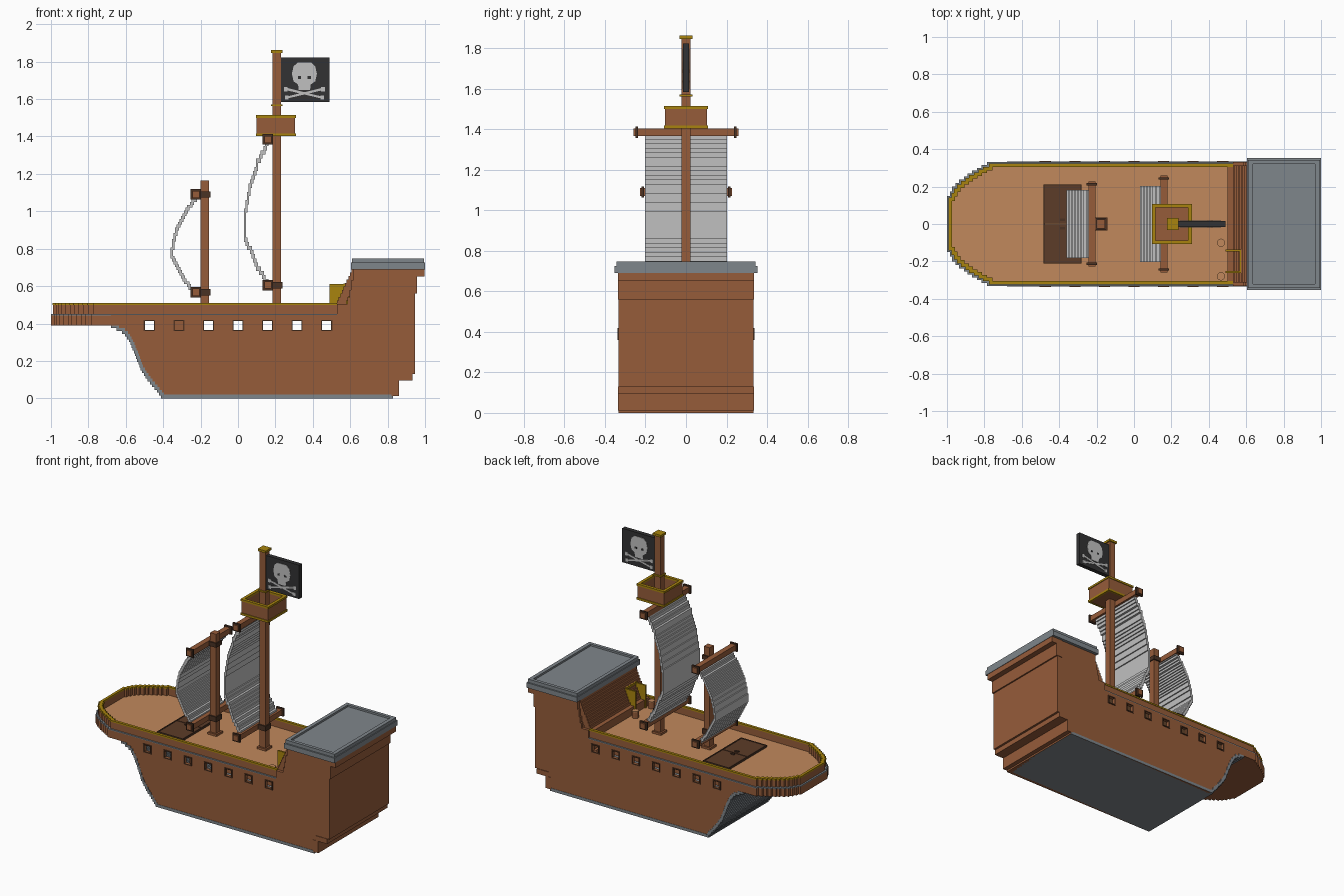
import bpy, bmesh, math
from mathutils import Matrix

old = bpy.data.objects.get("Cube")
if old:
    bpy.data.objects.remove(old, do_unlink=True)


def material(name, *rgb):
    lin = [((c / 255 + 0.055) / 1.055) ** 2.4 for c in rgb] + [1.0]
    m = bpy.data.materials.new(name)
    m.use_nodes = True
    m.diffuse_color = lin
    m.node_tree.nodes["Principled BSDF"].inputs["Base Color"].default_value = lin
    return m


WOOD = material("hull wood", 150, 92, 58)
DECK = material("deck planks", 193, 137, 92)
DARK = material("dark wood", 92, 60, 40)
IRON = material("iron trim", 74, 50, 36)
GREY = material("slate grey", 127, 134, 139)
GOLD = material("gold trim", 168, 132, 14)
SAIL = material("sail cloth", 192, 192, 192)
FLAG = material("flag black", 50, 50, 51)


def finish(name, bm, mat):
    bmesh.ops.recalc_face_normals(bm, faces=bm.faces)
    me = bpy.data.meshes.new(name)
    bm.to_mesh(me)
    bm.free()
    me.materials.append(mat)
    ob = bpy.data.objects.new(name, me)
    bpy.context.collection.objects.link(ob)
    return ob


def boxes(name, mat, *dims):
    """One object from boxes given as (x0, x1, y0, y1, z0, z1)."""
    bm = bmesh.new()
    for x0, x1, y0, y1, z0, z1 in dims:
        mid = Matrix.Translation(((x0 + x1) / 2, (y0 + y1) / 2, (z0 + z1) / 2))
        bmesh.ops.create_cube(bm, size=1, matrix=mid @ Matrix.Diagonal((x1 - x0, y1 - y0, z1 - z0, 1)))
    return finish(name, bm, mat)


def prism(name, mat, pts, a, b, axis="z"):
    """Extrude a 2D outline from a to b along z (xy outline) or y (xz outline)."""
    bm = bmesh.new()
    put = (lambda p, h: (p[0], p[1], h)) if axis == "z" else (lambda p, h: (p[0], h, p[1]))
    low = [bm.verts.new(put(p, a)) for p in pts]
    top = [bm.verts.new(put(p, b)) for p in pts]
    bm.faces.new(low)
    bm.faces.new(top)
    for i in range(len(pts)):
        j = (i + 1) % len(pts)
        bm.faces.new((low[i], low[j], top[j], top[i]))
    return finish(name, bm, mat)


def lerp_x(pts, z):
    """x on a polyline of (x, z) points with rising z."""
    for (xa, za), (xb, zb) in zip(pts, pts[1:]):
        if z <= zb:
            return xa + (xb - xa) * (z - za) / (zb - za)
    return pts[-1][0]


# Hull side walls with a stepped bow and a stepped stern
W, T = 0.332, 0.02
BOW = [(-0.40, 0), (-0.43, 0.04), (-0.48, 0.1), (-0.52, 0.16), (-0.55, 0.24),
       (-0.58, 0.31), (-0.61, 0.355), (-0.68, 0.39)]
N = 26
lv = [0.39 * i / N for i in range(N + 1)]
bx = [lerp_x(BOW, z) for z in lv]
side = [(0.83, 0), (0.83, 0.012), (0.86, 0.012), (0.86, 0.095), (0.93, 0.095), (0.93, 0.13),
        (0.945, 0.13), (0.945, 0.56), (0.955, 0.56), (0.955, 0.65), (0.995, 0.65), (0.995, 0.69),
        (0.615, 0.69), (0.615, 0.63), (0.605, 0.63), (0.605, 0.58), (0.595, 0.58), (0.595, 0.54),
        (0.585, 0.54), (0.585, 0.505), (0.53, 0.505), (0.53, 0.445), (-0.68, 0.445), (-0.68, 0.39)]
for i in reversed(range(N)):
    side += [(bx[i] + 0.012, lv[i + 1]), (bx[i] + 0.012, lv[i])]
walls = [prism("hull_side_left", WOOD, side, W - T, W, "y"),
         prism("hull_side_right", WOOD, side, -W, T - W, "y")]

# Gun ports cut through both sides, each with a frame
PORTS = [-0.474 + 0.158 * i for i in range(7)]
R, PZ = 0.024, 0.39
cutter = boxes("port_cutter", WOOD, *[(x - R, x + R, -0.5, 0.5, PZ - R, PZ + R) for x in PORTS])
cutter.hide_render = True
for w in walls:
    mod = w.modifiers.new("ports", "BOOLEAN")
    mod.object, mod.operation, mod.solver = cutter, "DIFFERENCE", "EXACT"
dg = bpy.context.evaluated_depsgraph_get()
cut = [bpy.data.meshes.new_from_object(w.evaluated_get(dg)) for w in walls]
for w, me in zip(walls, cut):
    w.modifiers.clear()
    w.data = me
bpy.data.objects.remove(cutter, do_unlink=True)
frames = []
for x in PORTS:
    for s in (-1, 1):
        y0, y1 = sorted((s * (W - 0.01), s * (W + 0.006)))
        for d in (-1, 1):
            a, b = sorted((d * R, d * (R + 0.006)))
            frames += [(x + a, x + b, y0, y1, PZ - R - 0.006, PZ + R + 0.006),
                       (x - R, x + R, y0, y1, PZ + a, PZ + b)]
boxes("port_frames", DARK, *frames)

# Keel plate, curved bow plating, stern wall
boxes("keel_plate", GREY, (-0.395, 0.828, -W - 0.002, W + 0.002, 0, 0.02))
boxes("bow_plating", GREY, *[(min(bx[i], bx[i + 1]), max(bx[i], bx[i + 1]) + 0.015,
                              -W - 0.002, W + 0.002, lv[i], lv[i + 1]) for i in range(N)])
SW = W + 0.004
boxes("stern_wall", WOOD, (0.80, 0.83, -W, W, 0, 0.02), (0.82, 0.862, -SW, SW, 0.012, 0.095),
      (0.84, 0.932, -SW, SW, 0.095, 0.13), (0.91, 0.947, -W, W, 0.13, 0.56),
      (0.91, 0.957, -SW, SW, 0.56, 0.65), (0.91, 0.997, -SW, SW, 0.65, 0.69))

# Stepped bow plan, shared by deck, ledge, bulwark and rail
PLAN = [(-1.0, 0.15), (-0.985, 0.175), (-0.972, 0.2), (-0.955, 0.22), (-0.935, 0.238), (-0.91, 0.255),
        (-0.89, 0.27), (-0.865, 0.285), (-0.84, 0.3), (-0.815, 0.315), (-0.785, W)]


def plan(inset, end):
    half = []
    for i, (x, h) in enumerate(PLAN):
        nx = PLAN[i + 1][0] + inset if i + 1 < len(PLAN) else end
        half += [(x + inset, h - inset), (nx, h - inset)]
    return half[::-1] + [(x, -y) for x, y in half]


def band(name, mat, outer, inner, z0, z1, end=0.53):
    prism(name, mat, plan(outer, end) + plan(inner, end)[::-1], z0, z1)


prism("bow_overhang", WOOD, plan(0, -0.66), 0.39, 0.444)
prism("deck", DECK, plan(0.018, 0.56), 0.43, 0.45)
band("hull_ledge", GREY, 0, 0.02, 0.444, 0.451)
band("bulwark", WOOD, 0.012, 0.026, 0.45, 0.5)
band("gold_rail", GOLD, 0.009, 0.028, 0.499, 0.51)

# Cabin front in stepped planks, doorway and roof
planks = [(0.50, 0.56, -W + T, W - T, 0.445, 0.505)]
for i in range(10):
    x = 0.53 + 0.0085 * i
    planks.append((x, x + 0.05, -W + T, W - T, 0.505 + 0.0185 * i, 0.505 + 0.0185 * (i + 1)))
boxes("cabin_front", WOOD, *planks)
boxes("door_frame", GOLD, (0.49, 0.6, -0.148, -0.136, 0.45, 0.61), (0.49, 0.6, -0.262, -0.25, 0.45, 0.61),
      (0.565, 0.602, -0.262, -0.136, 0.6, 0.615))
boxes("cabin_roof", GREY, (0.605, 1.0, -0.353, 0.353, 0.69, 0.725),
      (0.61, 0.995, -0.343, -0.32, 0.725, 0.748), (0.61, 0.995, 0.32, 0.343, 0.725, 0.748),
      (0.61, 0.635, -0.32, 0.32, 0.725, 0.748), (0.968, 0.995, -0.32, 0.32, 0.725, 0.748),
      (0.635, 0.968, -0.32, 0.32, 0.724, 0.735))

# Deck posts, hatch and the ladder beneath it
for i, y in enumerate((-0.1, -0.28)):
    ring = [(0.465 + 0.022 * math.cos(k * math.pi / 6), y + 0.022 * math.sin(k * math.pi / 6)) for k in range(12)]
    prism(f"deck_post_{i + 1}", WOOD, ring, 0.45, 0.494)
    prism(f"deck_post_cap_{i + 1}", DECK, ring, 0.494, 0.5)
boxes("hatch_doors", DARK, (-0.475, -0.29, -0.205, -0.003, 0.45, 0.462), (-0.475, -0.29, 0.003, 0.205, 0.45, 0.462))
boxes("hatch_frame", IRON, (-0.483, -0.475, -0.212, 0.212, 0.45, 0.465), (-0.29, -0.282, -0.212, 0.212, 0.45, 0.465),
      (-0.475, -0.29, -0.212, -0.205, 0.45, 0.465), (-0.475, -0.29, 0.205, 0.212, 0.45, 0.465),
      (-0.395, -0.37, -0.03, -0.015, 0.46, 0.47), (-0.395, -0.37, 0.015, 0.03, 0.46, 0.47))
boxes("hold_ladder", WOOD, (-0.345, -0.29, -0.05, 0.05, 0.02, 0.43))


def rigging(tag, mx, yx, half, z_top, z_low, mast_top, sail_half, curve):
    """Mast, two yards with end caps and clamps, and a stepped billowing sail."""
    m = 0.023
    boxes(f"{tag}_mast", WOOD, (mx - m, mx + m, -m, m, 0.45, mast_top),
          (mx - 0.035, mx + 0.035, -0.035, 0.035, 0.45, 0.465))
    for pos, z in (("upper", z_top), ("lower", z_low)):
        r = 0.019
        boxes(f"{tag}_{pos}_yard", WOOD, (yx - r, yx + r, -half, half, z - r, z + r))
        caps = []
        for s in (-1, 1):
            y = s * (half - 0.015)
            caps.append((yx - 0.028, yx + 0.028, y - 0.006, y + 0.006, z - 0.028, z + 0.028))
        if pos == "lower":
            caps.append((yx + r, mx + 0.03, -0.032, 0.032, z - 0.018, z + 0.018))
        boxes(f"{tag}_{pos}_yard_iron", IRON, *caps)
    n = 34
    z0, z1 = curve[0][1], curve[-1][1]
    zs = [z0 + (z1 - z0) * i / n for i in range(n + 1)]
    xs = [round(lerp_x(curve, z) / 0.008) * 0.008 for z in zs]
    boxes(f"{tag}_sail", SAIL, *[(min(xs[i:i + 2]), max(xs[i:i + 2]) + 0.012, -sail_half, sail_half,
                                  zs[i], zs[i + 1]) for i in range(n)])


rigging("main", 0.207, 0.16, 0.258, 1.384, 0.605, 1.85, 0.203,
        [(0.155, 0.615), (0.11, 0.68), (0.07, 0.77), (0.035, 0.85), (0.03, 0.92), (0.035, 1.0),
         (0.06, 1.13), (0.10, 1.26), (0.155, 1.37)])
rigging("fore", -0.178, -0.225, 0.228, 1.09, 0.567, 1.165, 0.183,
        [(-0.23, 0.565), (-0.29, 0.625), (-0.335, 0.71), (-0.358, 0.76), (-0.355, 0.82), (-0.33, 0.91),
         (-0.28, 1.01), (-0.22, 1.08)])
boxes("fore_mast_clamp", IRON, (-0.215, -0.148, -0.032, 0.032, 1.075, 1.105))

# Crow's nest and mast rings
cx, h, t = 0.203, 0.103, 0.014


def square_ring(o, i, z0, z1):
    return [(cx - o, cx + o, -o, -i, z0, z1), (cx - o, cx + o, i, o, z0, z1),
            (cx - o, cx - i, -i, i, z0, z1), (cx + i, cx + o, -i, i, z0, z1)]


boxes("crows_nest", WOOD, (cx - h, cx + h, -h, h, 1.404, 1.418), *square_ring(h, h - t, 1.418, 1.505))
boxes("crows_nest_trim", GOLD, *square_ring(h + 0.005, h - t - 0.002, 1.5, 1.514),
      *square_ring(h + 0.005, h - 0.008, 1.402, 1.417))
boxes("mast_rings", GOLD, (0.176, 0.238, -0.031, 0.031, 1.845, 1.861), (0.176, 0.238, -0.031, 0.031, 1.562, 1.572))

# Flag with skull and crossed bones on both faces
boxes("flag", FLAG, (0.23, 0.488, -0.015, 0.015, 1.583, 1.822))
fx = 0.355
half = [(0.03, 1.648), (0.034, 1.678), (0.058, 1.695), (0.067, 1.735), (0.058, 1.775), (0.035, 1.796)]
skull = [(fx + x, z) for x, z in half] + [(fx - x, z) for x, z in half[::-1]]
for tag, s in (("front", -1), ("back", 1)):
    prism(f"skull_{tag}", SAIL, skull, s * 0.0145, s * 0.018, "y")
    for d in (-1, 1):
        a, b = sorted((s * 0.0145, s * 0.0185))
        ex = fx + d * 0.026
        boxes(f"skull_eye_{tag}", FLAG, (ex - 0.009, ex + 0.009, a, b, 1.708, 1.722))
        bone = [(fx - d * 0.1, 1.612), (fx - d * 0.095, 1.602), (fx + d * 0.1, 1.648), (fx + d * 0.095, 1.66)]
        prism(f"crossed_bone_{tag}", SAIL, bone, s * 0.0145, s * (0.0172 + 0.0003 * d), "y")
        boxes(f"bone_ends_{tag}", SAIL, (fx + d * 0.1 - 0.01, fx + d * 0.1 + 0.01, *sorted((s * 0.0145, s * 0.0178)), 1.64, 1.665),
              (fx + d * 0.095 - 0.01, fx + d * 0.095 + 0.01, *sorted((s * 0.0145, s * 0.0178)), 1.597, 1.62))
